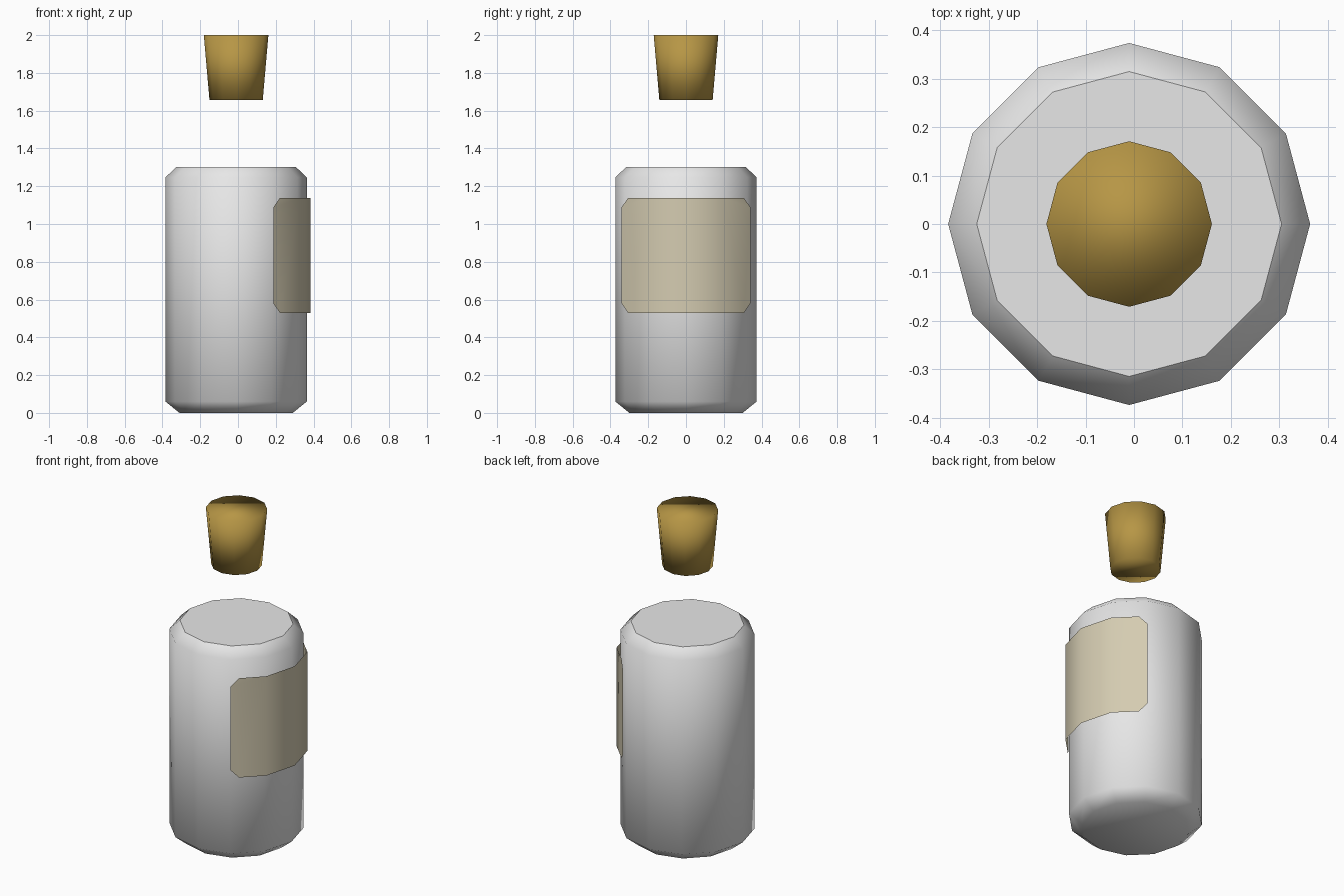
import bpy, bmesh, math

if "Cube" in bpy.data.objects:
    bpy.data.objects.remove(bpy.data.objects["Cube"])

CX, SIDES = -0.01, 12


def material(name, rgb):
    m = bpy.data.materials.new(name)
    m.diffuse_color = (*rgb, 1)
    m.use_nodes = True
    m.node_tree.nodes["Principled BSDF"].inputs["Base Color"].default_value = m.diffuse_color
    return m


def ring_point(radius, step, z):
    a = step * 2 * math.pi / SIDES
    return (CX + radius * math.cos(a), radius * math.sin(a), z)


def finish(name, bm, mat):
    for f in bm.faces:
        f.smooth = True
    me = bpy.data.meshes.new(name)
    bm.to_mesh(me)
    bm.free()
    me.materials.append(mat)
    ob = bpy.data.objects.new(name, me)
    bpy.context.collection.objects.link(ob)
    return ob


def turned(name, profile, mat, sharp_top=False):
    """Closed 12-sided solid from (radius, z) pairs, bottom to top."""
    bm = bmesh.new()
    rings = [[bm.verts.new(ring_point(r, i, z)) for i in range(SIDES)]
             for r, z in profile]
    for lo, hi in zip(rings, rings[1:]):
        for i in range(SIDES):
            j = (i + 1) % SIDES
            bm.faces.new((lo[i], lo[j], hi[j], hi[i]))
    bm.faces.new(rings[0][::-1])
    top = bm.faces.new(rings[-1])
    if sharp_top:
        for e in top.edges:
            e.smooth = False
    return finish(name, bm, mat)


glass = material("pale grey glass", (0.8, 0.8, 0.8))
cork = material("golden cork", (0.47, 0.305, 0.06))
paper = material("cream paper", (0.66, 0.60, 0.44))

# Jar body with chamfered base and shoulder, flat lid face
turned("jar_body", [(0.30, 0), (0.374, 0.06), (0.374, 1.247), (0.315, 1.303)],
       glass, sharp_top=True)

# Tapered stopper floating above the jar
turned("cork_stopper", [(0.141, 1.656), (0.171, 2.0)], cork)

# Paper label: thin sheet around the right side with clipped corners
R, Z0, Z1, CUT = 0.394, 0.53, 1.138, 0.05
bm = bmesh.new()


def column(step, z0, z1):
    return [bm.verts.new(ring_point(R, step, z)) for z in (z0, z1)]


cols = [column(s, Z0 + CUT * (abs(s) == 2), Z1 - CUT * (abs(s) == 2))
        for s in range(-2, 3)]


def clip_points(outer, inner):
    """Points on the top and bottom edges where the corner cut ends."""
    pts = []
    for o, i, z in zip(outer, inner, (Z0, Z1)):
        p = o.co.lerp(i.co, 0.24)
        p.z = z
        pts.append(bm.verts.new(p))
    return pts


first, last = clip_points(cols[0], cols[1]), clip_points(cols[4], cols[3])
bm.faces.new((cols[0][0], first[0], cols[1][0], cols[1][1], first[1], cols[0][1]))
for a, b in zip(cols[1:3], cols[2:4]):
    bm.faces.new((a[0], b[0], b[1], a[1]))
bm.faces.new((cols[3][0], last[0], cols[4][0], cols[4][1], last[1], cols[3][1]))
finish("paper_label", bm, paper)
